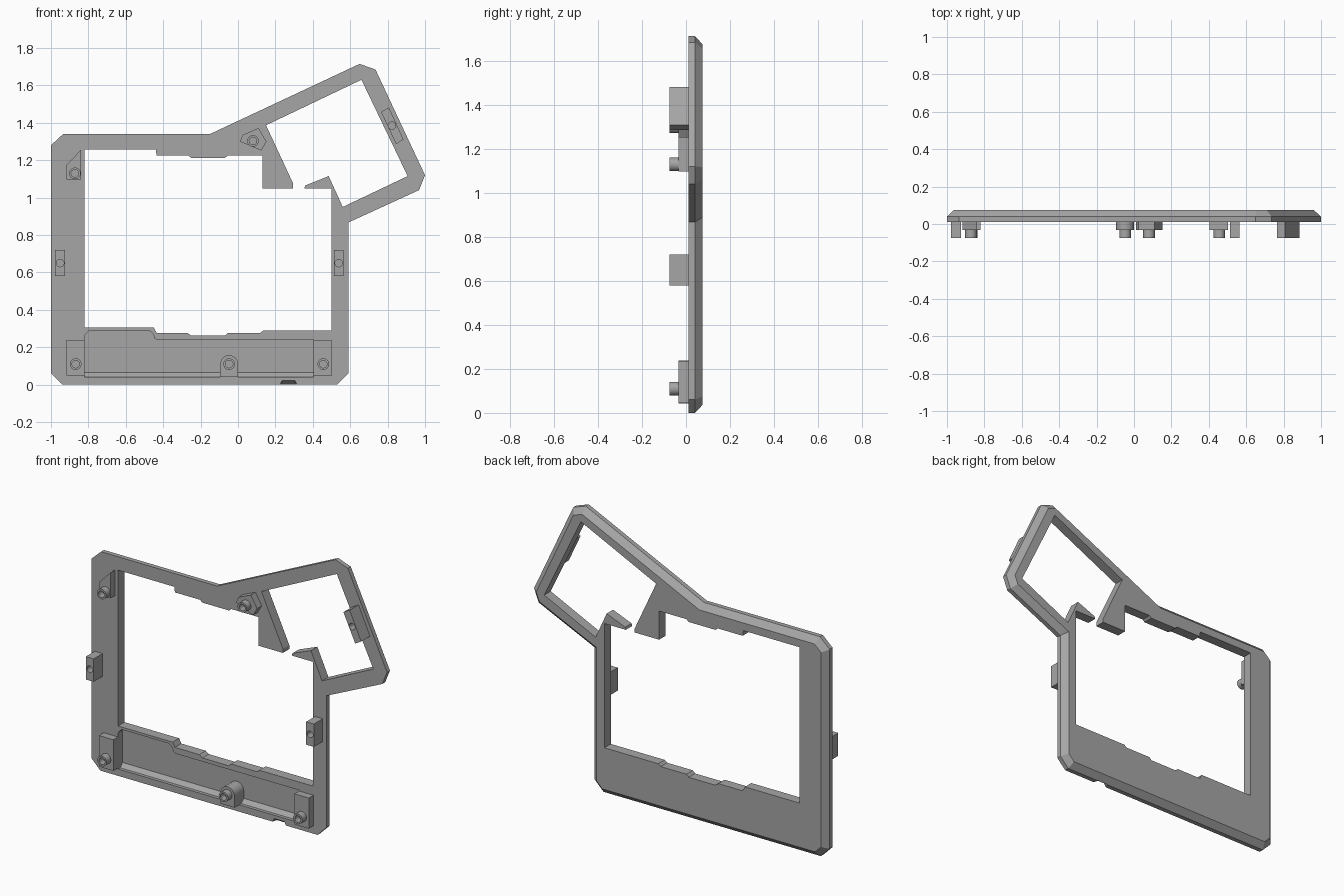
import bpy, bmesh, math
from mathutils import Vector

cube = bpy.data.objects.get("Cube")
if cube:
    bpy.data.objects.remove(cube)

mat = bpy.data.materials.new("mid grey")
mat.use_nodes = True
GREY = (0.38, 0.38, 0.38, 1)
mat.diffuse_color = GREY
mat.node_tree.nodes["Principled BSDF"].inputs["Base Color"].default_value = GREY

FRONT, EDGE, BACK = 0.012, 0.04, 0.074   # depth of plate front, chamfer start, back
PAD, TIP = -0.033, -0.074                # depth of boss pads and peg tips
BEVEL = 0.035


def loft(name, sections):
    """Closed solid through matching (depth, [(x, z)...]) sections."""
    bm = bmesh.new()
    rings = [[bm.verts.new((x, y, z)) for x, z in pts] for y, pts in sections]
    for a, b in zip(rings, rings[1:]):
        for i in range(len(a)):
            j = (i + 1) % len(a)
            bm.faces.new((a[i], a[j], b[j], b[i]))
    bm.faces.new(rings[0])
    bm.faces.new(rings[-1])
    bmesh.ops.recalc_face_normals(bm, faces=bm.faces)
    me = bpy.data.meshes.new(name)
    bm.to_mesh(me)
    bm.free()
    me.materials.append(mat)
    ob = bpy.data.objects.new(name, me)
    bpy.context.collection.objects.link(ob)
    return ob


def prism(name, pts, y0, y1):
    return loft(name, [(y0, pts), (y1, pts)])


def cut(ob, cutter):
    """Subtract the cutter, bake the result and remove the cutter."""
    mod = ob.modifiers.new("cut", 'BOOLEAN')
    mod.operation, mod.solver, mod.object = 'DIFFERENCE', 'EXACT', cutter
    bpy.context.view_layer.update()
    deps = bpy.context.evaluated_depsgraph_get()
    me = bpy.data.meshes.new_from_object(ob.evaluated_get(deps))
    ob.modifiers.clear()
    ob.data = me
    bpy.data.objects.remove(cutter)


def inset(pts, d):
    """Move every side of a counter-clockwise outline inward by d."""
    out = []
    for i, p in enumerate(pts):
        p = Vector(p)
        u = (p - Vector(pts[i - 1])).normalized()
        v = (Vector(pts[(i + 1) % len(pts)]) - p).normalized()
        n, m = Vector((-u.y, u.x)), Vector((-v.y, v.x))
        out.append(tuple(p + (n + m) * d / (1 + n.dot(m))))
    return out


def circle(x, z, r, n=24):
    return [(x + r * math.cos(t * math.tau / n), z + r * math.sin(t * math.tau / n))
            for t in range(n)]


def box(x0, x1, z0, z1):
    return [(x0, z0), (x1, z0), (x1, z1), (x0, z1)]


# Main plate, chamfered around the back of its outline
outline = [(-1, .06), (-.94, 0), (.53, 0), (.59, .06), (.59, .867), (.968, 1.04),
           (1, 1.12), (.735, 1.685), (.65, 1.715), (-.15, 1.34), (-.935, 1.34), (-1, 1.28)]
frame = loft("frame", [(FRONT, outline), (EDGE, outline), (BACK, inset(outline, BEVEL))])

# Large opening joined to the tilted opening through a narrow gap
opening = [(-.82, .305), (-.45, .305), (-.435, .277), (-.27, .277), (-.25, .262),
           (-.07, .262), (-.055, .277), (.12, .277), (.135, .29), (.5, .29),
           (.5, 1.05), (.355, 1.05), (.36, 1.065), (.485, 1.115), (.56, .95),
           (.907, 1.115), (.66, 1.63), (.15, 1.387), (.295, 1.075), (.295, 1.05),
           (.13, 1.05), (.13, 1.225), (-.055, 1.225), (-.07, 1.212), (-.25, 1.212),
           (-.265, 1.225), (-.435, 1.225), (-.44, 1.258), (-.82, 1.258)]
cut(frame, prism("opening_cutter", opening, -.2, .2))

# Shallow pocket in the front with a sloped lower edge
def pocket(low):
    return [(-.82, low), (.405, low), (.405, .24), (-.435, .24), (-.448, .25),
            (-.452, .27), (-.475, .29), (-.795, .29), (-.82, .265)]


cut(frame, loft("pocket_cutter", [(-.1, pocket(.042)), (.032, pocket(.042)),
                                  (.056, pocket(.065))]))

# Small sloped pry notch in the lower front edge
cut(frame, loft("notch_cutter", [(0, [(.21, -.03), (.335, -.03), (.305, .03), (.235, .03)]),
                                 (.045, [(.21, -.05), (.335, -.05), (.305, -.002), (.235, -.002)])]))

# Pads, each carrying a hollow peg
arch = [(-.095, .042), (0, .042)] + [
    (-.0475 + .0475 * math.cos(a * math.pi / 12), .11 + .0475 * math.sin(a * math.pi / 12))
    for a in range(13)]
pads = {
    "lower_right": (box(-.917, -.82, .048, .238), (-.868, .11), FRONT),
    "lower_middle": (arch, (-.0475, .11), .056),
    "lower_left": (box(.405, .502, .048, .235), (.456, .11), FRONT),
    "upper_right": ([(-.917, 1.097), (-.84, 1.097), (-.84, 1.255), (-.917, 1.175)],
                    (-.872, 1.13), FRONT),
    "upper_middle": ([(.01, 1.3), (.125, 1.252), (.152, 1.3), (.11, 1.372), (.025, 1.335)],
                     (.08, 1.303), FRONT),
}
for name, (pts, (x, z), base) in pads.items():
    prism(name + "_pad", pts, PAD, base + .004)
    peg = prism(name + "_peg", circle(x, z, .031), TIP, PAD + .004)
    cut(peg, prism("bore_cutter", circle(x, z, .02), TIP - .02, PAD))

# Tall drilled blocks on the sides and the tilted arm
blocks = {
    "right_block": (box(-.978, -.925, .58, .72), (-.951, .65)),
    "left_block": (box(.513, .565, .58, .72), (.539, .65)),
    "arm_block": ([(.765, 1.458), (.845, 1.287), (.885, 1.31), (.807, 1.482)], (.823, 1.385)),
}
for name, (pts, (x, z)) in blocks.items():
    block = prism(name, pts, TIP, FRONT + .004)
    cut(block, prism("bore_cutter", circle(x, z, .02), TIP - .02, -.01))

# Smooth the round pegs while keeping hard edges
bpy.ops.object.select_all(action='DESELECT')
for ob in bpy.context.collection.objects:
    if ob.type == 'MESH' and ob.name.endswith(("peg", "block", "middle_pad")):
        ob.select_set(True)
        bpy.context.view_layer.objects.active = ob
bpy.ops.object.shade_smooth_by_angle(angle=math.radians(30))
